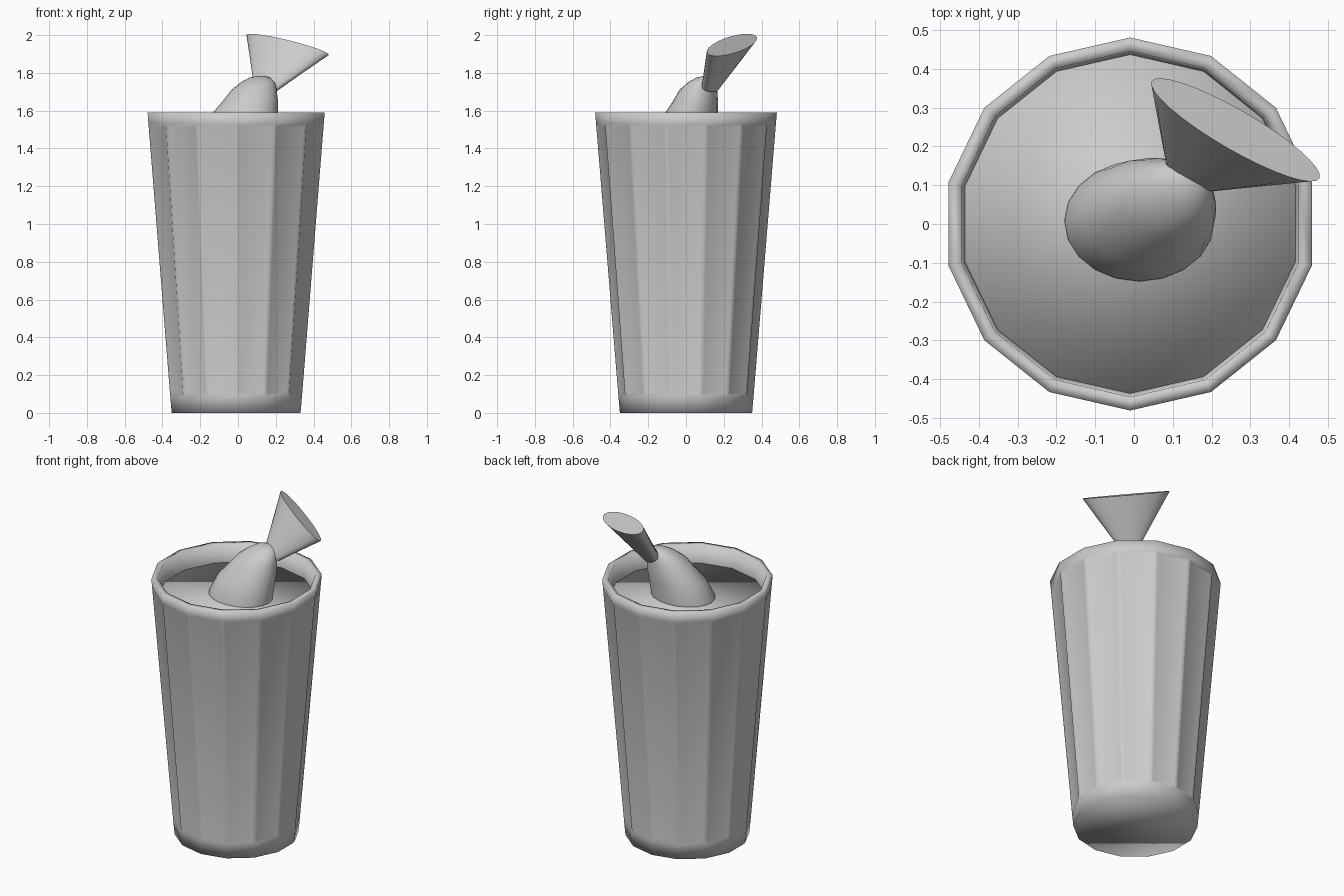
import bpy, bmesh
from math import sin, cos, pi
from mathutils import Vector

if "Cube" in bpy.data.objects:
    bpy.data.objects.remove(bpy.data.objects["Cube"])


def loft(name, rings, n, angle=None, panels=None):
    """Skin closed elliptical rings (centre, axis u, axis v), capping both ends."""
    bm = bmesh.new()
    loops = []
    for c, u, v in rings:
        c, u, v = Vector(c), Vector(u), Vector(v)
        loops.append([bm.verts.new(c + u * cos(pi / 2 + 2 * pi * i / n)
                                   + v * sin(pi / 2 + 2 * pi * i / n))
                      for i in range(n)])
    bands = []
    for a, b in zip(loops, loops[1:]):
        bands.append([bm.faces.new((a[i], a[(i + 1) % n], b[(i + 1) % n], b[i]))
                      for i in range(n)])
    bm.faces.new(list(reversed(loops[0])))
    bm.faces.new(loops[-1])
    bmesh.ops.recalc_face_normals(bm, faces=bm.faces)
    if panels is not None:
        bmesh.ops.inset_individual(bm, faces=bands[panels], thickness=0.02, depth=-0.004)
    me = bpy.data.meshes.new(name)
    bm.to_mesh(me)
    bm.free()
    ob = bpy.data.objects.new(name, me)
    bpy.context.collection.objects.link(ob)
    bpy.ops.object.select_all(action='DESELECT')
    ob.select_set(True)
    bpy.context.view_layer.objects.active = ob
    if angle is None:
        bpy.ops.object.shade_smooth()
    else:
        bpy.ops.object.shade_smooth_by_angle(angle=angle)
    return ob


def level(profile, x=0.0, y=0.0):
    """Horizontal round rings from (radius, height) pairs."""
    return [((x, y, z), (r, 0, 0), (0, r, 0)) for r, z in profile]


CX = -0.01
SIDES = 14

# Tapered cup: outer wall, rim, inner wall and inner floor
loft("cup", level([(0.35, 0), (0.358, 0.09), (0.476, 1.53), (0.481, 1.59),
                   (0.446, 1.59), (0.437, 1.48), (0.325, 0.06)], CX),
     SIDES, panels=1)

# Drink filling the cup
loft("drink", level([(0.328, 0.07), (0.439, 1.48)], CX), SIDES)

# Leaning rounded mound standing in the drink: (x, y, z, rx, ry)
mound = [(0.01, 0.005, 1.44, 0.195, 0.157), (0.015, 0.008, 1.49, 0.193, 0.155),
         (0.04, 0.03, 1.59, 0.172, 0.14), (0.065, 0.05, 1.65, 0.147, 0.12),
         (0.085, 0.065, 1.71, 0.12, 0.10), (0.105, 0.085, 1.75, 0.09, 0.075),
         (0.115, 0.1, 1.775, 0.055, 0.045), (0.12, 0.105, 1.783, 0.02, 0.018)]
loft("mound", [((x, y, z), (rx, 0, 0), (0, ry, 0)) for x, y, z, rx, ry in mound], 20)

# Flattened flaring scoop rising from the mound
u = Vector((0.435, -0.25, -0.10)).normalized()
a = Vector((0.105, 0.115, 0.245)).normalized()
v = a.cross(u).normalized()
loft("scoop", [((0.145, 0.13, 1.725), u * 0.072, v * 0.04),
               ((0.262, 0.243, 1.948), u * 0.255, v * 0.06)], 32, angle=0.7)
